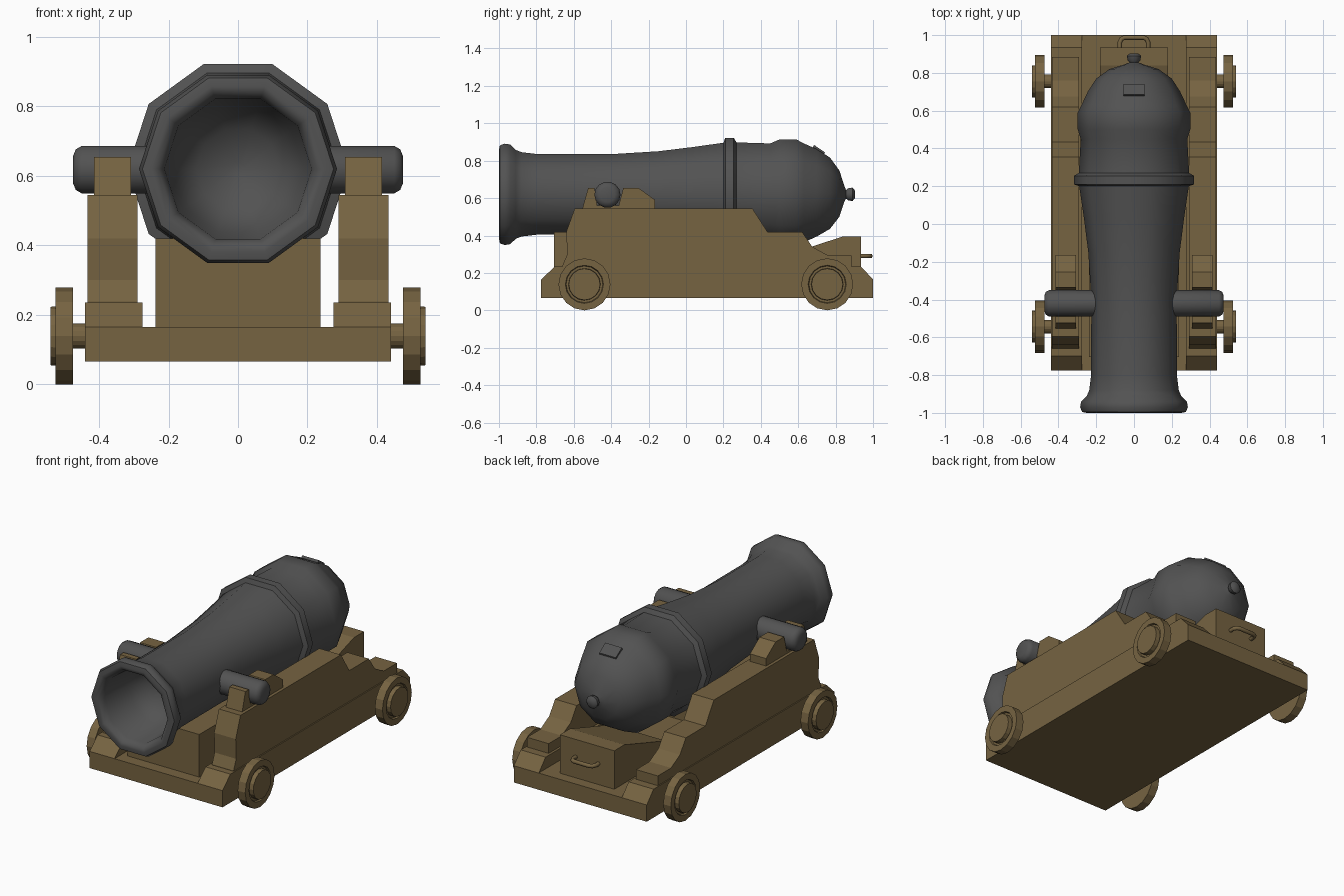
import bpy, bmesh, math
from mathutils import Vector

if "Cube" in bpy.data.objects:
    bpy.data.objects.remove(bpy.data.objects["Cube"])


def material(name, rgb):
    m = bpy.data.materials.new(name)
    m.diffuse_color = (*rgb, 1)
    m.use_nodes = True
    m.node_tree.nodes["Principled BSDF"].inputs["Base Color"].default_value = m.diffuse_color
    return m


WOOD = material("wood", (0.18, 0.125, 0.053))
IRON = material("iron", (0.085, 0.085, 0.085))


def finish(name, bm, mat, smooth=None):
    bmesh.ops.recalc_face_normals(bm, faces=bm.faces)
    me = bpy.data.meshes.new(name)
    bm.to_mesh(me)
    bm.free()
    ob = bpy.data.objects.new(name, me)
    bpy.context.collection.objects.link(ob)
    me.materials.append(mat)
    if smooth:
        bpy.ops.object.select_all(action='DESELECT')
        ob.select_set(True)
        bpy.context.view_layer.objects.active = ob
        bpy.ops.object.shade_smooth_by_angle(angle=math.radians(smooth))
    return ob


def lathe(name, profile, sides, origin, axis, mat, smooth):
    """Spin (along, radius, z shift) points around the x or y axis; ends are capped."""
    bm = bmesh.new()
    rings = []
    for along, r, *lift in profile:
        ring = []
        for i in range(sides):
            a = 2 * math.pi * i / sides
            c, s = r * math.cos(a), r * math.sin(a) + (lift[0] if lift else 0)
            v = Vector((c, along, s)) if axis == 'y' else Vector((along, c, s))
            ring.append(bm.verts.new(v + Vector(origin)))
        rings.append(ring)
    for a, b in zip(rings, rings[1:]):
        for i in range(sides):
            j = (i + 1) % sides
            bm.faces.new((a[i], a[j], b[j], b[i]))
    bm.faces.new(rings[0])
    bm.faces.new(rings[-1])
    return finish(name, bm, mat, smooth)


def slab(name, outline, x0, x1, mat=WOOD):
    """Extrude a (y, z) side outline from x0 to x1."""
    bm = bmesh.new()
    f = bm.faces.new([bm.verts.new((x0, y, z)) for y, z in outline])
    ext = bmesh.ops.extrude_face_region(bm, geom=[f])
    verts = [e for e in ext['geom'] if isinstance(e, bmesh.types.BMVert)]
    bmesh.ops.translate(bm, verts=verts, vec=(x1 - x0, 0, 0))
    return finish(name, bm, mat)


def rect(y0, y1, z0, z1):
    return [(y0, z0), (y1, z0), (y1, z1), (y0, z1)]


# Barrel: bore, muzzle swell, chase, reinforcing ring, breech and knob
lathe("barrel", [
    (-0.65, 0.02), (-0.68, 0.12), (-0.76, 0.19), (-0.96, 0.212), (-0.995, 0.23), (-1.0, 0.25),
    (-0.995, 0.275), (-0.97, 0.285), (-0.94, 0.28), (-0.91, 0.25), (-0.88, 0.237),
    (-0.8, 0.227), (-0.4, 0.226), (-0.15, 0.242), (0.03, 0.265), (0.2, 0.29),
    (0.21, 0.318), (0.255, 0.318), (0.27, 0.292), (0.45, 0.282, 0.004),
    (0.5, 0.298, 0.01), (0.59, 0.298, 0.01), (0.63, 0.278, 0.008), (0.7, 0.245, 0.008),
    (0.77, 0.2, 0.006), (0.82, 0.13, 0.004), (0.845, 0.05, 0.003), (0.855, 0.024),
    (0.868, 0.034), (0.89, 0.038), (0.903, 0.022)],
    10, (0, 0, 0.62), 'y', IRON, 50)

# Vent patch on the breech
slab("vent_patch", [(0.66, 0.84), (0.73, 0.8), (0.742, 0.845), (0.685, 0.884)],
     -0.055, 0.055, IRON)

# Base plank
slab("base_plank", rect(-0.775, 1.0, 0.065, 0.165), -0.44, 0.44)

# Front bed block and rear wedge under the barrel
slab("front_bed_block", rect(-0.705, 0.0, 0.16, 0.42), -0.237, 0.237)
slab("rear_wedge", [(0.45, 0.16), (0.935, 0.16), (0.935, 0.395), (0.84, 0.395),
                    (0.67, 0.34), (0.45, 0.27)], -0.18, 0.18)

# Pull handle at the rear
cu = bpy.data.curves.new("pull_handle", 'CURVE')
cu.dimensions = '3D'
cu.bevel_depth = 0.012
cu.bevel_resolution = 1
cu.use_fill_caps = True
sp = cu.splines.new('POLY')
path = [(-0.075, 0.92), (-0.075, 0.962), (-0.066, 0.98), (-0.05, 0.987),
        (0.05, 0.987), (0.066, 0.98), (0.075, 0.962), (0.075, 0.92)]
sp.points.add(len(path) - 1)
for p, (x, y) in zip(sp.points, path):
    p.co = (x, y, 0.29, 1)
cu.materials.append(WOOD)
bpy.context.collection.objects.link(bpy.data.objects.new("pull_handle", cu))

for s, side in ((1, "right"), (-1, "left")):
    # Side rail and stepped cheek
    slab(f"rail_{side}", [(-0.775, 0.165), (-0.7, 0.235), (0.935, 0.235), (1.0, 0.165)],
         s * 0.275, s * 0.44)
    slab(f"cheek_{side}", [
        (-0.66, 0.23), (-0.66, 0.24), (-0.635, 0.30), (-0.64, 0.42), (-0.595, 0.545),
        (0.355, 0.545), (0.435, 0.42), (0.62, 0.42), (0.675, 0.34), (0.76, 0.293),
        (0.885, 0.293), (0.885, 0.23)], s * 0.29, s * 0.433)
    # Bracket cradling the trunnion
    slab(f"bracket_{side}", [
        (-0.555, 0.54), (-0.523, 0.655), (-0.49, 0.655), (-0.475, 0.56), (-0.36, 0.56),
        (-0.335, 0.655), (-0.255, 0.655), (-0.165, 0.59), (-0.165, 0.54)],
        s * 0.308, s * 0.415)
    # Trunnion
    lathe(f"trunnion_{side}", [
        (s * 0.15, 0.07), (s * 0.45, 0.07), (s * 0.467, 0.06), (s * 0.475, 0.04)],
        14, (0, -0.42, 0.618), 'x', IRON, 50)
    # Wheels with axle stub and hub
    for y, end in ((-0.543, "front"), (0.755, "rear")):
        lathe(f"wheel_{end}_{side}", [
            (s * 0.42, 0.036), (s * 0.475, 0.036), (s * 0.475, 0.139), (s * 0.525, 0.139),
            (s * 0.525, 0.102), (s * 0.514, 0.098), (s * 0.514, 0.086), (s * 0.54, 0.084)],
            16, (0, y, 0.139), 'x', WOOD, 20)
